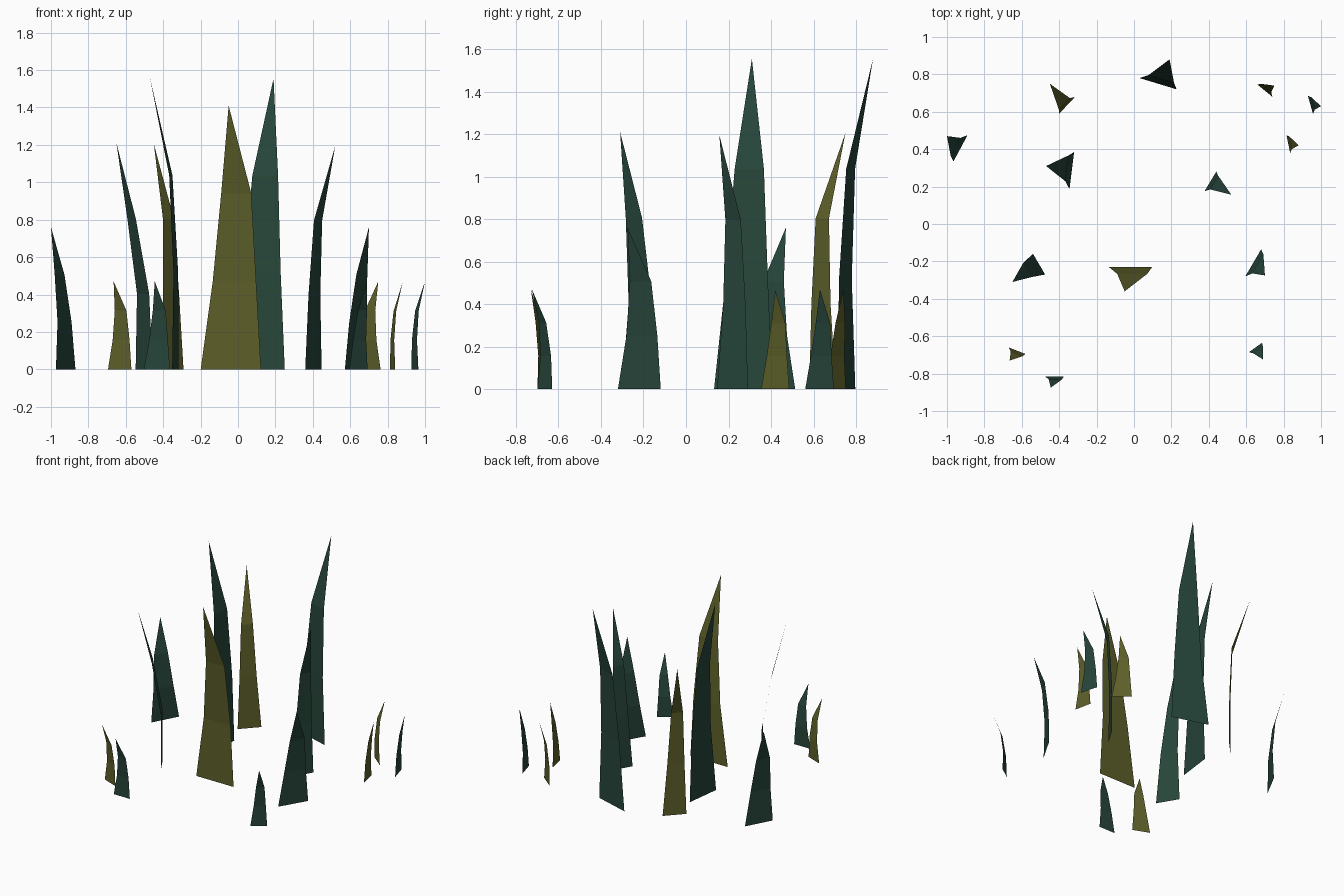
import bpy
from mathutils import Vector

if "Cube" in bpy.data.objects:
    bpy.data.objects.remove(bpy.data.objects["Cube"])


def make_material(name, rgb):
    mat = bpy.data.materials.new(name)
    mat.diffuse_color = (*rgb, 1.0)
    mat.use_nodes = True
    mat.node_tree.nodes["Principled BSDF"].inputs["Base Color"].default_value = mat.diffuse_color
    return mat


OLIVE = make_material("olive", (0.11, 0.115, 0.023))
TEAL = make_material("teal", (0.02, 0.061, 0.043))


def blade(name, mat, flared, steep, tip, bend=0.28):
    """One flat grass blade: wide foot, upright lower third, bent middle, pointed tip.
    flared / steep are the two edge points at a third of the height."""
    h = tip[2]
    a, b = Vector((*flared, 0)), Vector((*steep, 0))
    u = (b - a) / 0.72                        # full foot width
    lean = Vector((tip[0], tip[1], 0)) - (a + b) / 2
    lean -= lean.project(u)                   # bend square to the blade face
    off = lean * bend

    def at(p, z):
        return (p.x, p.y, z)

    verts = [
        at(a - u * 0.20, 0), at(b + u * 0.08, 0),
        at(a, h / 3), at(b, h / 3),
        at(a + u * 0.14 + off, h * 2 / 3), at(b - u * 0.08 + off, h * 2 / 3),
        tip,
    ]
    me = bpy.data.meshes.new(name)
    me.from_pydata(verts, [], [(0, 1, 3, 2), (2, 3, 5, 4), (4, 5, 6)])
    me.materials.append(mat)
    ob = bpy.data.objects.new(name, me)
    bpy.context.collection.objects.link(ob)


# tall blades
blade("tall_blade_front", OLIVE, (-0.135, -0.23), (0.097, -0.23), (-0.05, -0.36, 1.41))
blade("tall_blade_left", TEAL, (-0.345, 0.187), (-0.32, 0.385), (-0.47, 0.31, 1.555), 0.2)
blade("tall_blade_back", TEAL, (0.03, 0.78), (0.228, 0.72), (0.19, 0.88, 1.555), 0.2)

# medium blades
blade("medium_blade_left", TEAL, (-0.475, -0.27), (-0.54, -0.16), (-0.65, -0.31, 1.21), 0.4)
blade("medium_blade_back", OLIVE, (-0.315, 0.68), (-0.40, 0.59), (-0.45, 0.75, 1.205), 0.1)
blade("medium_blade_right", TEAL, (0.377, 0.175), (0.44, 0.28), (0.52, 0.157, 1.195), 0.15)

# short blades
blade("short_blade_left", TEAL, (-0.89, 0.475), (-0.965, 0.335), (-1.0, 0.47, 0.76))
blade("short_blade_right", TEAL, (0.595, -0.28), (0.68, -0.135), (0.70, -0.275, 0.76))

# small outer blades
small = [
    (OLIVE, (0.74, 0.68), (0.66, 0.745), (0.75, 0.74, 0.47)),
    (OLIVE, (-0.67, -0.66), (-0.58, -0.695), (-0.665, -0.73, 0.47)),
    (OLIVE, (0.835, 0.38), (0.815, 0.475), (0.88, 0.42, 0.465)),
    (TEAL, (0.957, 0.588), (0.93, 0.685), (1.0, 0.63, 0.47)),
    (TEAL, (0.615, -0.685), (0.685, -0.635), (0.69, -0.725, 0.47)),
    (TEAL, (-0.475, -0.815), (-0.375, -0.815), (-0.445, -0.875, 0.47)),
]
for i, args in enumerate(small, 1):
    blade(f"small_blade_{i}", *args)
